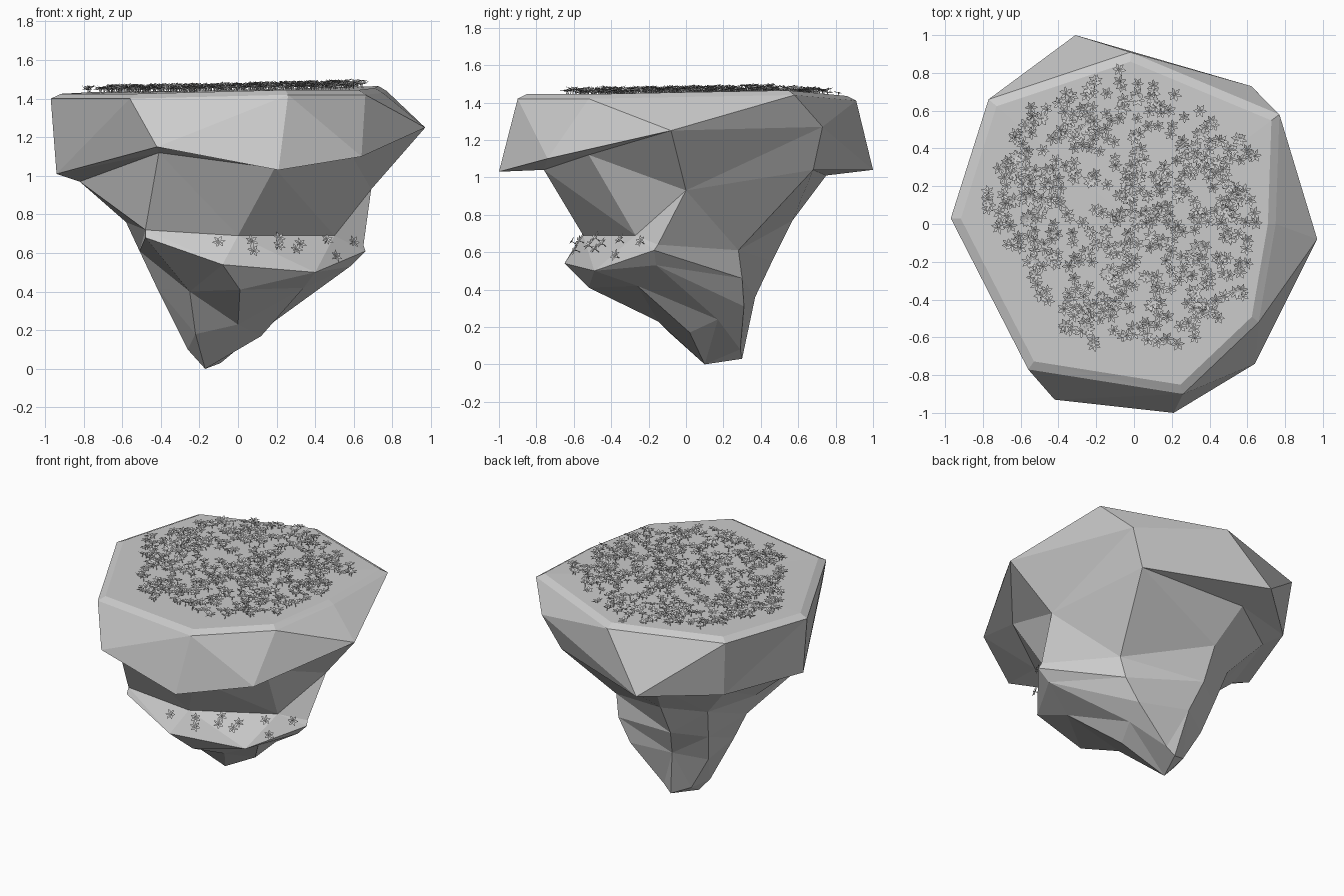
import bpy, bmesh, math, random
from mathutils import Vector
from mathutils.bvhtree import BVHTree

if "Cube" in bpy.data.objects:
    bpy.data.objects.remove(bpy.data.objects["Cube"])

random.seed(4)
N = 8  # spokes: left, front-left, front, front-right, right, back-right, back, back-left


def make_object(name, bm):
    me = bpy.data.meshes.new(name)
    bm.to_mesh(me)
    ob = bpy.data.objects.new(name, me)
    bpy.context.collection.objects.link(ob)
    return ob


def loft(name, rings, top=None, tip=None):
    """Triangulated skin through rings (top to bottom) with optional fan caps."""
    bm = bmesh.new()
    vs = [[bm.verts.new(p) for p in r] for r in rings]
    for up, lo in zip(vs, vs[1:]):
        for i in range(N):
            a, b, c, d = up[i], lo[i], lo[(i + 1) % N], up[(i + 1) % N]
            if (a.co - c.co).length < (b.co - d.co).length:
                tris = ((a, b, c), (a, c, d))
            else:
                tris = ((a, b, d), (b, c, d))
            for t in tris:
                bm.faces.new(t)
    for centre, ring, flip in ((top, vs[0], False), (tip, vs[-1], True)):
        if centre:
            c = bm.verts.new(centre)
            for i in range(N):
                f = (c, ring[i], ring[(i + 1) % N])
                bm.faces.new(f[::-1] if flip else f)
    bm.normal_update()
    make_object(name, bm)
    return BVHTree.FromBMesh(bm)


# Upper slab: bevelled plateau, rim, lower edge, underside
rim = [(-.97, .03, 1.40), (-.56, -.77, 1.40), (.26, -.90, 1.42), (.66, -.52, 1.42),
       (.75, 0, 1.43), (.77, .58, 1.44), (-.02, .91, 1.41), (-.77, .66, 1.41)]
lower = [(-.94, .03, 1.01), (-.42, -.93, 1.15), (.21, -1, 1.03), (.64, -.74, 1.10),
         (.97, -.08, 1.25), (.62, .73, 1.27), (-.31, 1, 1.04), (-.73, .62, 1.02)]
under = [(-.82, .02, .97), (-.41, -.76, 1.12), (.19, -.76, 1.04), (.58, -.52, 1.12),
         (.69, 0, .93), (.50, .68, 1.04), (-.28, .75, 1.01), (-.66, .50, .98)]
plateau = [(x * .945, y * .945, z + .025) for x, y, z in rim]
slab = loft("island_slab", [plateau, rim, lower, under], top=(0, 0, 1.445))

# Tapering rock root with a ledge at the front
ledge_in = [(-.58, .05, .76), (-.48, -.54, .72), (0, -.55, .69), (.50, -.27, .69),
            (.65, -.15, .64), (.35, .28, .61), (-.20, .57, .77), (-.45, .40, .74)]
ledge_out = [(-.51, .05, .61), (-.48, -.56, .68), (-.08, -.65, .54), (.40, -.49, .50),
             (.66, -.17, .61), (.32, .30, .46), (-.20, .46, .55), (-.40, .32, .52)]
ledge_low = [(-.42, .06, .42), (-.25, -.28, .40), (.01, -.52, .41), (.34, -.26, .42),
             (.58, -.16, .53), (.22, .31, .31), (-.15, .37, .36), (-.35, .25, .32)]
foot = [(-.26, .10, .10), (-.22, -.10, .18), (0, -.15, .23), (.12, .02, .17),
        (.18, .17, .24), (-.03, .29, .08), (-.09, .30, .03), (-.21, .24, .08)]
root = loft("rock_root", [under, ledge_in, ledge_out, ledge_low, foot], tip=(-.17, .10, 0))


def flower(bm, pos, normal, size, height):
    """Thin three-sided stem carrying six kite-shaped petals."""
    rot = normal.to_track_quat('Z', 'Y')
    spin, h = random.uniform(0, math.tau), height

    def v(r, a, z):
        return bm.verts.new(pos + rot @ Vector((r * math.cos(a), r * math.sin(a), z)))

    low = [v(size * .06, k * math.tau / 3, -.004) for k in range(3)]
    high = [v(size * .06, k * math.tau / 3, h) for k in range(3)]
    for k in range(3):
        j = (k + 1) % 3
        bm.faces.new((low[k], low[j], high[j], high[k]))
    for k in range(6):
        a = spin + k * math.tau / 6
        bm.faces.new((v(0, a, h), v(size * .6, a - .4, h + .005),
                      v(size, a, h + .007), v(size * .6, a + .4, h + .005)))


# Flower meadow scattered inside a convex outline on the plateau
outline = [(-.80, .15), (-.74, -.05), (-.36, -.64), (.28, -.64), (.58, -.40), (.65, 0),
           (.64, .52), (.20, .70), (-.02, .84), (-.12, .80), (-.55, .62)]


def inside(x, y):
    return all((c - a) * (y - b) - (d - b) * (x - a) >= 0
               for (a, b), (c, d) in zip(outline, outline[1:] + outline[:1]))


bm = bmesh.new()
count = 0
while count < 540:
    x, y = random.uniform(-.82, .66), random.uniform(-.67, .84)
    if not inside(x, y) or math.hypot(x + .3, y - .13) < .09:
        continue
    hit, nor, _, _ = slab.ray_cast(Vector((x, y, 3)), Vector((0, 0, -1)))
    tilt = Vector((random.uniform(-.25, .25), random.uniform(-.25, .25), 0))
    flower(bm, hit, (nor + tilt).normalized(), random.uniform(.033, .040),
           random.uniform(.012, .032))
    count += 1
make_object("meadow_flowers", bm)

# A few flowers on the ledge
bm = bmesh.new()
for x, z in ((-.10, .64), (.06, .65), (.07, .60), (.20, .66), (.20, .62), (.29, .60),
             (.31, .63), (.45, .65), (.49, .57), (.58, .645)):
    hit, nor, _, _ = root.ray_cast(Vector((x, -3, z)), Vector((0, 1, 0)))
    if hit:
        flower(bm, hit, nor, .036, .03)
make_object("ledge_flowers", bm)
